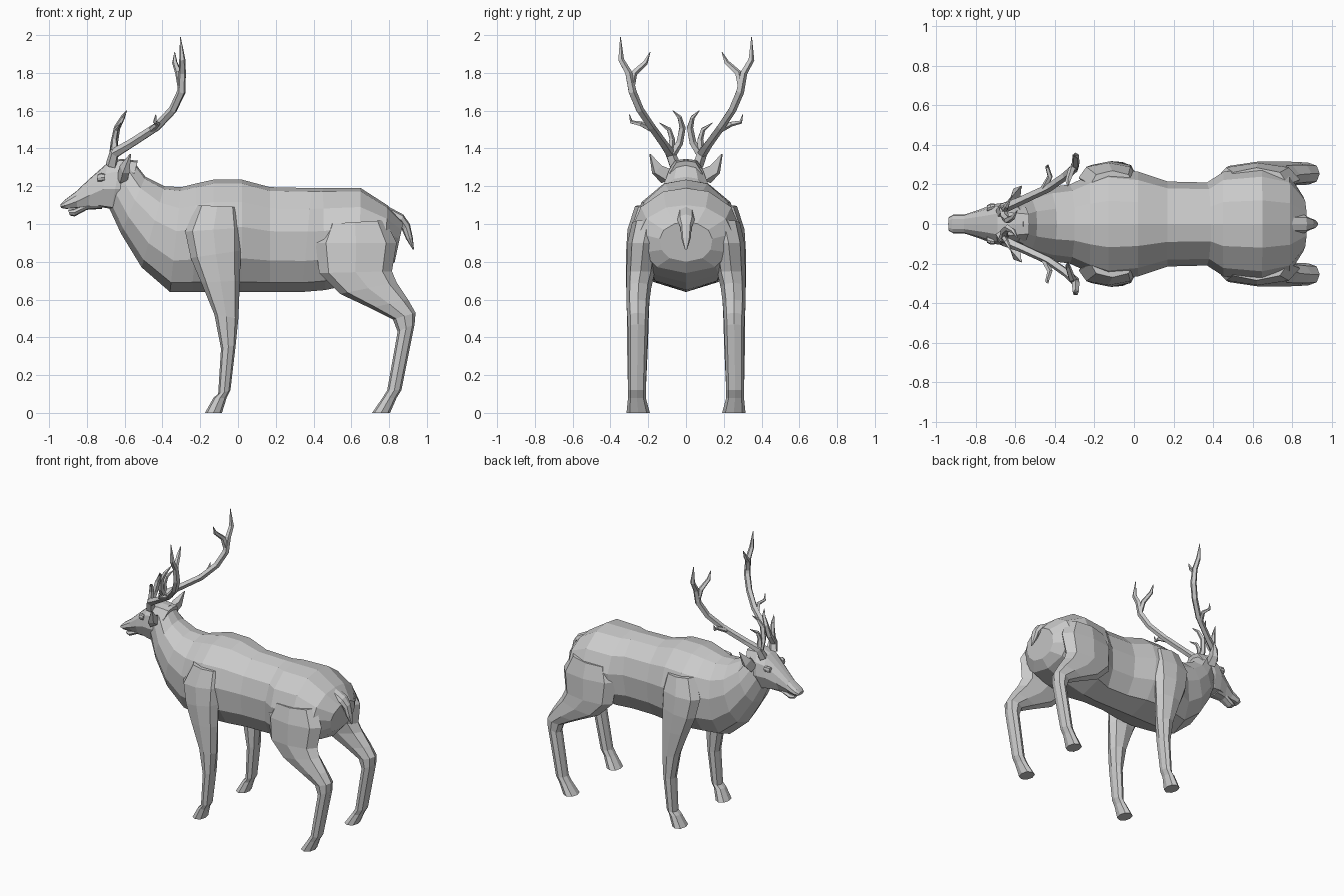
import bpy, bmesh, math
from mathutils import Vector

hide = bpy.data.materials.new("plain grey")
hide.diffuse_color = (0.6, 0.6, 0.6, 1)

# Half outlines: (share of half width, share of height from lower to upper end)
ROUND = [(0, 0), (0.72, 0.13), (1, 0.5), (0.72, 0.87), (0, 1)]
BODY = [(0, 0), (0.62, 0.09), (0.93, 0.3), (1, 0.58), (0.84, 0.8), (0.42, 0.965), (0, 1)]
HEAD = [(0, 0), (0.6, 0.03), (0.95, 0.4), (0.85, 0.75), (0.5, 0.97), (0, 1)]


def finish(bm, name):
    bmesh.ops.recalc_face_normals(bm, faces=bm.faces)
    me = bpy.data.meshes.new(name)
    bm.to_mesh(me)
    bm.free()
    me.materials.append(hide)
    ob = bpy.data.objects.new(name, me)
    bpy.context.collection.objects.link(ob)
    return ob


def skin(bm, rings):
    """Bridge rings of points and close both ends."""
    rows = [[bm.verts.new(p) for p in r] for r in rings]
    n = len(rows[0])
    for a, b in zip(rows, rows[1:]):
        for i in range(n):
            j = (i + 1) % n
            bm.faces.new((a[i], a[j], b[j], b[i]))
    bm.faces.new(rows[0])
    bm.faces.new(rows[-1][::-1])


def loft(name, sections, half, mirror=False):
    """Sections: (upper x, upper z, lower x, lower z, centre y, half width)."""
    outline = half + [(-u, v) for u, v in half[-2:0:-1]]
    bm = bmesh.new()
    for s in ((1, -1) if mirror else (1,)):
        skin(bm, [[(bx + (tx - bx) * v, s * (yc + u * w), bz + (tz - bz) * v)
                   for u, v in outline] for tx, tz, bx, bz, yc, w in sections])
    return finish(bm, name)


def horns(name, paths, sides=5):
    """Tapered tubes along (x, y, z, radius) points, on both sides."""
    bm = bmesh.new()
    for path in paths:
        for s in (1, -1):
            pts = [Vector((x, s * y, z)) for x, y, z, r in path]
            rings = []
            for i, p in enumerate(pts):
                d = (pts[min(i + 1, len(pts) - 1)] - pts[max(i - 1, 0)]).normalized()
                a = d.cross(Vector((1, 0, 0.01))).normalized()
                b = d.cross(a)
                r = path[i][3]
                rings.append([p + r * (a * math.cos(t) + b * math.sin(t))
                              for t in (k * math.tau / sides for k in range(sides))])
            skin(bm, rings)
    return finish(bm, name)


# Torso and neck in one run
loft("torso_and_neck", [
    (-0.56, 1.34, -0.68, 1.08, 0, 0.105),
    (-0.49, 1.25, -0.62, 0.95, 0, 0.15),
    (-0.39, 1.20, -0.51, 0.77, 0, 0.185),
    (-0.30, 1.195, -0.36, 0.64, 0, 0.20),
    (-0.22, 1.215, -0.24, 0.64, 0, 0.245),
    (-0.13, 1.235, -0.13, 0.64, 0, 0.28),
    (0.02, 1.235, 0.02, 0.64, 0, 0.265),
    (0.17, 1.195, 0.17, 0.64, 0, 0.215),
    (0.39, 1.19, 0.34, 0.64, 0, 0.21),
    (0.45, 1.19, 0.46, 0.65, 0, 0.265),
    (0.65, 1.19, 0.64, 0.69, 0, 0.285),
    (0.79, 1.10, 0.78, 0.74, 0, 0.25),
    (0.875, 1.01, 0.83, 0.80, 0, 0.14),
], BODY)

# Head, upper muzzle and lower jaw
loft("head", [
    (-0.53, 1.335, -0.60, 1.08, 0, 0.10),
    (-0.62, 1.345, -0.67, 1.08, 0, 0.115),
    (-0.69, 1.325, -0.73, 1.09, 0, 0.105),
    (-0.78, 1.245, -0.79, 1.09, 0, 0.075),
    (-0.86, 1.17, -0.85, 1.085, 0, 0.052),
    (-0.92, 1.125, -0.91, 1.08, 0, 0.05),
    (-0.94, 1.105, -0.938, 1.085, 0, 0.035),
], HEAD)
loft("lower_jaw", [
    (-0.72, 1.12, -0.72, 1.08, 0, 0.06),
    (-0.80, 1.11, -0.80, 1.075, 0, 0.045),
    (-0.87, 1.08, -0.865, 1.04, 0, 0.036),
    (-0.90, 1.075, -0.89, 1.045, 0, 0.025),
], ROUND)

# Eyes as small raised lids
loft("eyes", [
    (-0.745, 1.262, -0.745, 1.225, 0.078, 0.016),
    (-0.725, 1.27, -0.725, 1.225, 0.087, 0.018),
    (-0.705, 1.265, -0.705, 1.23, 0.088, 0.016),
], ROUND, True)

# Ears: leaf shapes leaning out and up
bm = bmesh.new()
for s in (1, -1):
    ring = [(-0.64, 0.09, 1.25), (-0.625, 0.13, 1.215), (-0.585, 0.10, 1.23), (-0.595, 0.08, 1.29)]
    mid = [(-0.625, 0.13, 1.31), (-0.61, 0.18, 1.27), (-0.575, 0.165, 1.27), (-0.575, 0.13, 1.31)]
    tip = [(-0.57 + dx, 0.19 + dy, 1.37) for dx, dy in ((-.004, 0), (0, .004), (.004, 0), (0, -.004))]
    skin(bm, [[(x, s * y, z) for x, y, z in r] for r in (ring, mid, tip)])
finish(bm, "ears")

# Antlers: main beam with tines
horns("antlers", [
    [(-0.67, 0.06, 1.31, .032), (-0.655, 0.085, 1.375, .028), (-0.57, 0.12, 1.425, .023),
     (-0.43, 0.185, 1.515, .022), (-0.345, 0.245, 1.605, .022), (-0.30, 0.285, 1.70, .023),
     (-0.295, 0.305, 1.80, .02), (-0.295, 0.345, 1.87, .017), (-0.305, 0.347, 1.99, .002)],
    [(-0.30, 0.292, 1.72, .02), (-0.315, 0.275, 1.80, .018), (-0.335, 0.215, 1.855, .014),
     (-0.335, 0.19, 1.91, .002)],
    [(-0.66, 0.08, 1.36, .024), (-0.655, 0.035, 1.43, .02), (-0.64, 0.02, 1.51, .018),
     (-0.61, 0.035, 1.565, .012), (-0.59, 0.07, 1.60, .002)],
    [(-0.655, 0.08, 1.38, .022), (-0.655, 0.075, 1.45, .016), (-0.645, 0.09, 1.50, .013),
     (-0.62, 0.14, 1.535, .002)],
    [(-0.46, 0.17, 1.495, .018), (-0.425, 0.24, 1.53, .014), (-0.44, 0.29, 1.54, .01),
     (-0.435, 0.30, 1.58, .002)],
])

# Front legs: each section runs from rear edge to front edge
loft("front_legs", [
    (0.0, 1.09, -0.22, 1.10, 0.20, 0.07),
    (0.02, 0.98, -0.28, 0.96, 0.235, 0.075),
    (0.015, 0.86, -0.25, 0.82, 0.25, 0.068),
    (0.01, 0.70, -0.195, 0.69, 0.253, 0.064),
    (0.002, 0.50, -0.125, 0.52, 0.255, 0.058),
    (-0.012, 0.36, -0.09, 0.34, 0.257, 0.055),
    (-0.04, 0.12, -0.105, 0.10, 0.26, 0.047),
    (-0.06, 0.08, -0.13, 0.08, 0.26, 0.047),
    (-0.085, 0.0, -0.175, 0.0, 0.253, 0.062),
], ROUND, True)

# Hind legs: thigh, hock, shin and hoof
loft("hind_legs", [
    (0.78, 1.02, 0.46, 1.00, 0.20, 0.085),
    (0.84, 0.90, 0.41, 0.90, 0.225, 0.085),
    (0.815, 0.75, 0.43, 0.74, 0.24, 0.075),
    (0.84, 0.69, 0.54, 0.63, 0.25, 0.066),
    (0.90, 0.60, 0.70, 0.555, 0.255, 0.06),
    (0.94, 0.53, 0.82, 0.495, 0.255, 0.056),
    (0.935, 0.47, 0.845, 0.43, 0.255, 0.053),
    (0.865, 0.12, 0.79, 0.12, 0.26, 0.047),
    (0.84, 0.08, 0.765, 0.08, 0.26, 0.047),
    (0.805, 0.0, 0.71, 0.0, 0.253, 0.062),
], ROUND, True)

# Tail, bent over the rump
loft("tail", [
    (0.80, 1.09, 0.80, 1.02, 0, 0.045),
    (0.875, 1.05, 0.855, 0.99, 0, 0.045),
    (0.91, 1.00, 0.87, 0.965, 0, 0.03),
    (0.925, 0.93, 0.89, 0.92, 0, 0.025),
    (0.932, 0.865, 0.925, 0.865, 0, 0.006),
], ROUND)
